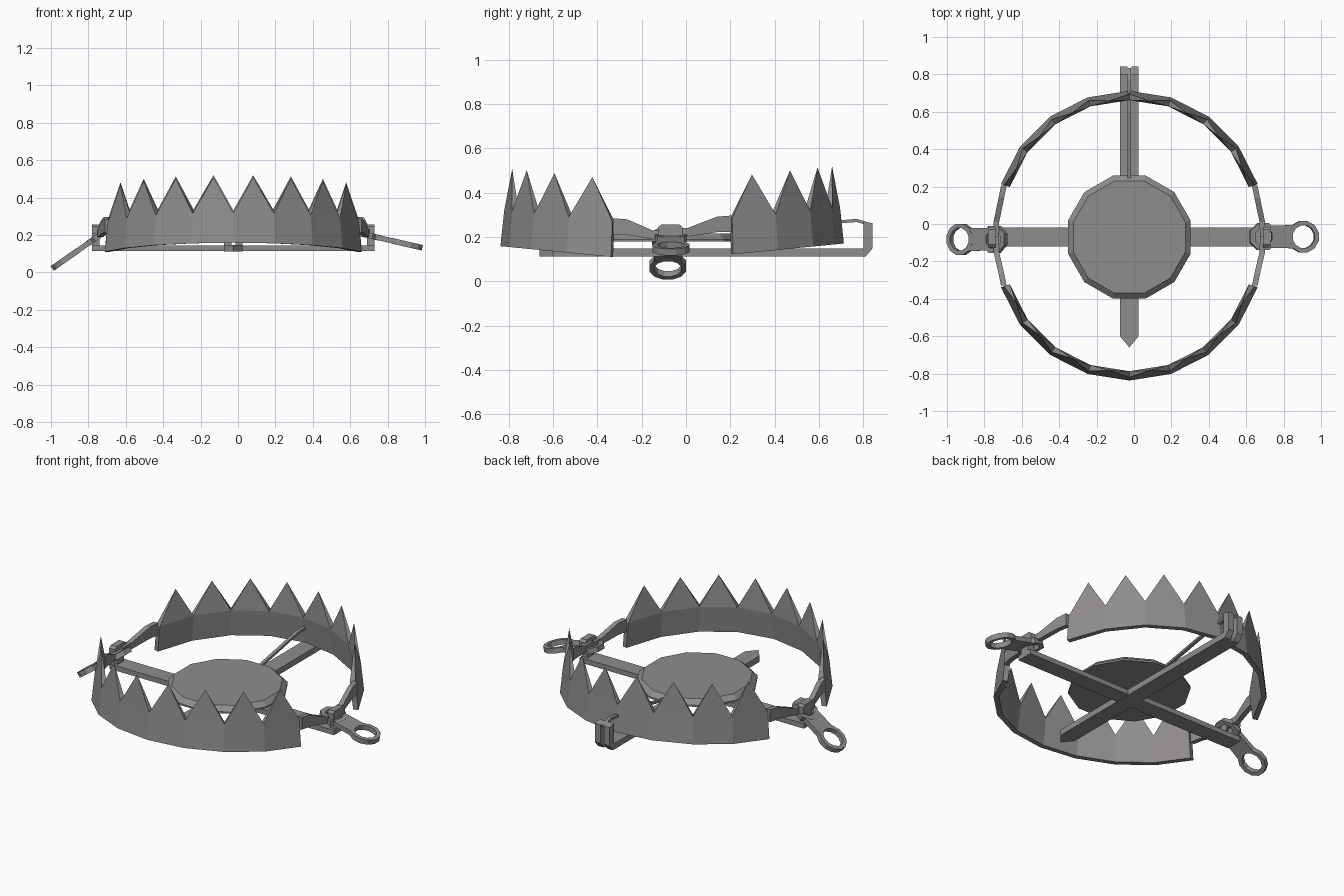
import bpy, bmesh, math
from mathutils import Matrix, Vector

if "Cube" in bpy.data.objects:
    bpy.data.objects.remove(bpy.data.objects["Cube"])

CX, CY = -0.025, -0.07

iron = bpy.data.materials.new("worn grey iron")
iron.diffuse_color = (0.28, 0.265, 0.275, 1)
iron.use_nodes = True
iron.node_tree.nodes["Principled BSDF"].inputs["Base Color"].default_value = iron.diffuse_color


def build(name, verts, faces, matrix=None):
    bm = bmesh.new()
    vs = [bm.verts.new(v) for v in verts]
    for f in faces:
        bm.faces.new([vs[i] for i in f])
    bmesh.ops.recalc_face_normals(bm, faces=bm.faces)
    me = bpy.data.meshes.new(name)
    bm.to_mesh(me)
    bm.free()
    me.materials.append(iron)
    ob = bpy.data.objects.new(name, me)
    if matrix:
        ob.matrix_world = matrix
    bpy.context.collection.objects.link(ob)
    return ob


def loft(name, sections, matrix=None, closed=False):
    """Skin a list of equal-sized point loops, capping the ends."""
    n, m = len(sections[0]), len(sections)
    verts = [p for s in sections for p in s]
    faces = []
    for i in range(m if closed else m - 1):
        a, b = i * n, (i + 1) % m * n
        faces += [(a + k, a + (k + 1) % n, b + (k + 1) % n, b + k) for k in range(n)]
    if not closed:
        faces += [tuple(range(n)), tuple(range((m - 1) * n, m * n))]
    return build(name, verts, faces, matrix)


def plate(name, outline, z0, z1, matrix=None):
    return loft(name, [[(x, y, z) for x, y in outline] for z in (z0, z1)], matrix)


def side_plate(name, outline, x0, x1):
    return loft(name, [[(x, y, z) for y, z in outline] for x in (x0, x1)])


def ring(name, r_out, r_in, h, n, matrix):
    secs = []
    for i in range(n):
        a = math.tau * (i + 0.5) / n
        c, s = math.cos(a), math.sin(a)
        secs.append([(r_out * c, r_out * s, -h), (r_out * c, r_out * s, h),
                     (r_in * c, r_in * s, h), (r_in * c, r_in * s, -h)])
    return loft(name, secs, matrix, closed=True)


# toothed jaws: eight flat panels, each with one pointed tooth
def jaw(name, s, cy, dz):
    def pt(deg, r, z):
        a = math.radians(deg)
        d = math.cos(a)
        return (CX + r * math.sin(a), cy + s * r * d, z + dz + 0.07 * (d - 0.3))
    verts, faces = [], []
    for i in range(9):
        a = -72 + 18 * i
        verts += [pt(a, 0.722, 0.11), pt(a, 0.705, 0.27),
                  pt(a, 0.672, 0.27), pt(a, 0.692, 0.11)]
    for i in range(8):
        verts.append(pt(-63 + 18 * i, 0.677, 0.46))
        a, b, t = 4 * i, 4 * i + 4, 36 + i
        faces += [(a, b, b + 1, a + 1), (a + 3, b + 3, b + 2, a + 2), (a, b, b + 3, a + 3),
                  (a + 1, b + 1, t), (a + 2, b + 2, t),
                  (a + 1, a + 2, t), (b + 1, b + 2, t)]
    faces += [(0, 1, 2, 3), (32, 33, 34, 35)]
    build(name, verts, faces)
    # arms from the jaw ends to the hinges
    for side, label in ((-1, "left"), (1, "right")):
        secs = []
        for x, y, lo, hi in ((0.672, cy + s * 0.215, 0.21, 0.285), (0.685, cy + s * 0.15, 0.21, 0.28),
                             (0.712, CY + s * 0.08, 0.19, 0.23), (0.715, CY, 0.19, 0.23)):
            xo, xi = CX + side * (x + 0.014), CX + side * (x - 0.016)
            secs.append([(xo, y, lo + dz), (xo, y, hi + dz), (xi, y, hi + dz), (xi, y, lo + dz)])
        loft(f"{name}_arm_{label}", secs)


jaw("front_jaw", -1, -0.115, 0.0)
jaw("back_jaw", 1, -0.01, 0.012)

# base cross bars, the long one pointed at the front
plate("cross_bar", [(-0.78, -0.12), (0.73, -0.12), (0.73, -0.02), (-0.78, -0.02)], 0.115, 0.145)
plate("long_bar", [(-0.075, -0.60), (CX, -0.66), (0.025, -0.60), (0.025, 0.80), (-0.075, 0.80)],
      0.112, 0.148)

# hinge posts and knuckles
for label, x0, x1 in (("left", -0.78, -0.74), ("right", 0.69, 0.73)):
    plate("hinge_post_" + label, [(x0, -0.10), (x1, -0.10), (x1, -0.04), (x0, -0.04)], 0.12, 0.24)
    side_plate("hinge_knuckle_" + label,
               [(-0.125, 0.205), (-0.125, 0.245), (-0.11, 0.257), (-0.03, 0.257),
                (-0.015, 0.245), (-0.015, 0.205)], x0, x1)

# tread pan with slanted rim
rim = []
for r, z in ((0.34, 0.18), (0.34, 0.19), (0.31, 0.217)):
    rim.append([(CX + r * math.cos(math.radians(15 + 30 * i)),
                 CY + r * math.sin(math.radians(15 + 30 * i)), z) for i in range(12)])
loft("tread_pan", rim)

# forked latch post at the back of the long bar
post = [(0.78, 0.112), (0.81, 0.112), (0.842, 0.15), (0.842, 0.262), (0.80, 0.272), (0.80, 0.148), (0.78, 0.148)]
side_plate("latch_fork_left", post, -0.075, -0.036)
side_plate("latch_fork_right", post, -0.014, 0.025)

# latch rod from the fork, through the back jaw, to the pan
path = [(0.24, 0.20), (0.60, 0.268), (0.77, 0.282), (0.835, 0.262)]
side_plate("latch_rod", path + [(y, z - 0.014) for y, z in reversed(path)], -0.035, -0.015)

# chain links hanging from both hinges
for label, px, pz, tilt, turn in (("left", -0.745, 0.195, 35, math.pi), ("right", 0.69, 0.20, 13, 0)):
    m = (Matrix.Translation((px, CY - (0.012 if turn else -0.002), pz)) @ Matrix.Rotation(turn, 4, 'Z')
         @ Matrix.Rotation(math.radians(tilt), 4, 'Y'))
    ring(f"link_{label}_inner_eye", 0.078, 0.05, 0.015, 8, m)
    ring(f"link_{label}_outer_eye", 0.086, 0.062, 0.015, 12, m @ Matrix.Translation(Vector((0.22, 0, 0))))
    plate(f"link_{label}_web", [(0.045, -0.06), (0.165, -0.062), (0.156, 0), (0.165, 0.062),
                                (0.045, 0.06), (0.055, 0)], -0.014, 0.014, m)
